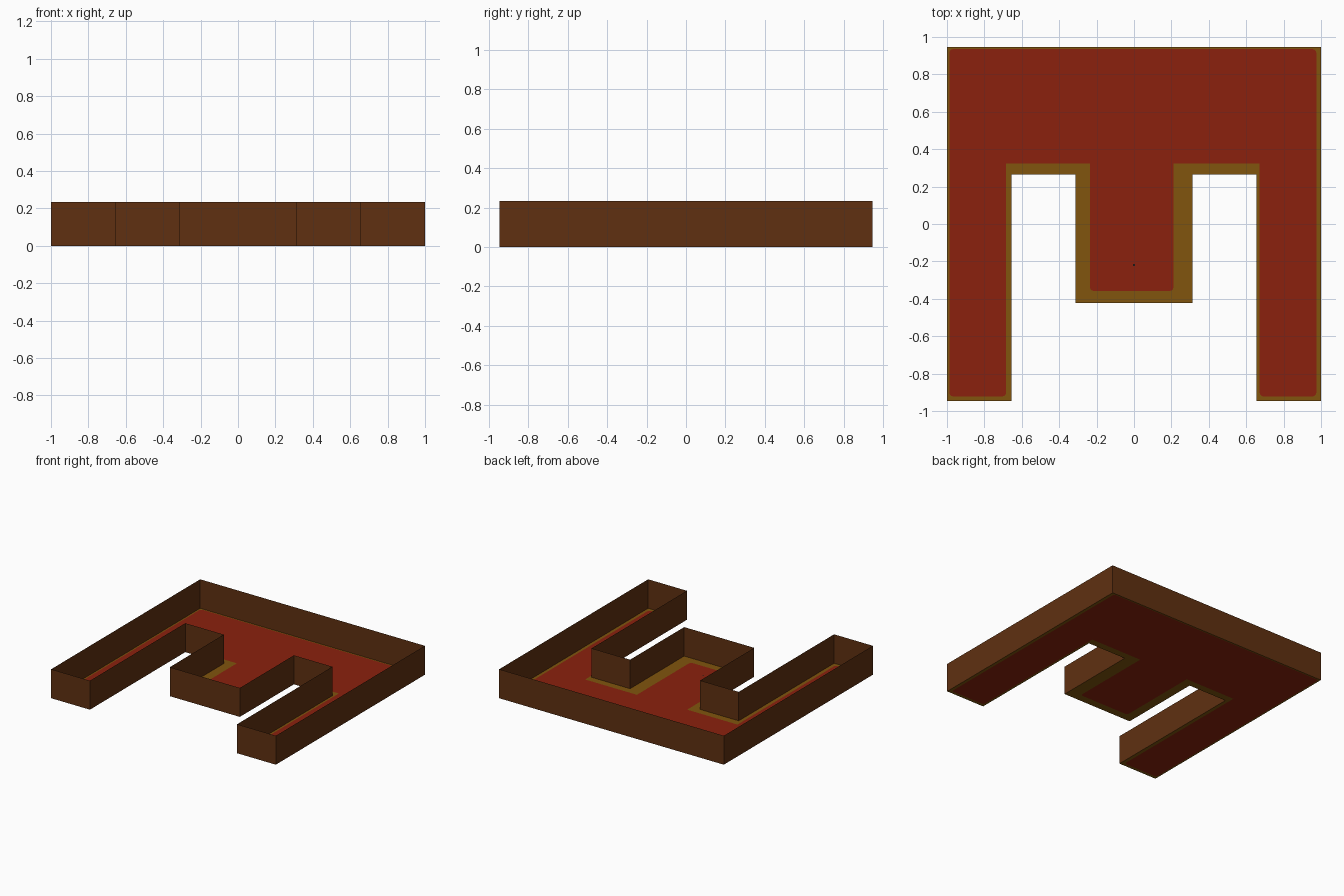
import bpy, math
from mathutils import Vector
from mathutils.geometry import tessellate_polygon

if "Cube" in bpy.data.objects:
    bpy.data.objects.remove(bpy.data.objects["Cube"])

H = 0.233  # wall height


def material(name, rgb):
    m = bpy.data.materials.new(name)
    m.diffuse_color = (*rgb, 1)
    m.use_nodes = True
    m.node_tree.nodes["Principled BSDF"].inputs["Base Color"].default_value = m.diffuse_color
    return m


red = material("red carpet", (0.26, 0.0155, 0.004))
gold = material("gold border", (0.22, 0.09, 0.004))
brown = material("brown wood", (0.115, 0.030, 0.0055))
dark = material("dark speck", (0.01, 0.008, 0.006))


def make(name, verts, faces, mat):
    me = bpy.data.meshes.new(name)
    me.from_pydata([tuple(v) for v in verts], [], faces)
    me.materials.append(mat)
    me.update()
    ob = bpy.data.objects.new(name, me)
    bpy.context.collection.objects.link(ob)
    return ob


def fill(name, loops, mat, z=0.0):
    # flat upward-facing sheet bounded by the first loop, others are holes
    loops = [[Vector((x, y, z)) for x, y in lp] for lp in loops]
    verts = [v for lp in loops for v in lp]
    faces = []
    for a, b, c in tessellate_polygon(loops):
        n = (verts[b] - verts[a]).cross(verts[c] - verts[a])
        if abs(n.z) > 1e-9:
            faces.append((a, b, c) if n.z > 0 else (a, c, b))
    return make(name, verts, faces, mat)


def chamfer(loop, corners, r=0.02, steps=3):
    # round the listed corners of a right-angled loop
    out = []
    for i, p in enumerate(loop):
        p = Vector(p)
        if i not in corners:
            out.append(tuple(p))
            continue
        a = (Vector(loop[i - 1]) - p).normalized() * r
        b = (Vector(loop[(i + 1) % len(loop)]) - p).normalized() * r
        for k in range(steps + 1):
            t = k / steps * math.pi / 2
            out.append(tuple(p + a * (1 - math.sin(t)) + b * (1 - math.cos(t))))
    return out


# three-pronged room outline, counter-clockwise
outline = [(-1, 0.947), (-1, -0.947), (-0.655, -0.947), (-0.655, 0.265),
           (-0.312, 0.265), (-0.312, -0.422), (0.312, -0.422), (0.312, 0.265),
           (0.655, 0.265), (0.655, -0.947), (1, -0.947), (1, 0.947)]
# carpet outline, slightly off-centre inside the room
carpet = [(-0.987, 0.935), (-0.987, -0.922), (-0.684, -0.922), (-0.684, 0.323),
          (-0.236, 0.323), (-0.236, -0.358), (0.211, -0.358), (0.211, 0.323),
          (0.672, 0.323), (0.672, -0.922), (0.975, -0.922), (0.975, 0.935)]
carpet = chamfer(carpet, {0, 1, 2, 5, 6, 9, 10, 11})

fill("carpet", [carpet], red)
fill("floor_border", [outline, carpet[::-1]], gold)

# thin walls around the outline
n = len(outline)
make("walls", [(x, y, z) for z in (0, H) for x, y in outline],
     [(i, (i + 1) % n, (i + 1) % n + n, i + n) for i in range(n)], brown)

# tiny mark on the floor
s = 0.005
fill("floor_mark", [[(-s, -0.22 - s), (s, -0.22 - s), (s, -0.22 + s), (-s, -0.22 + s)]],
     dark, 0.002)
